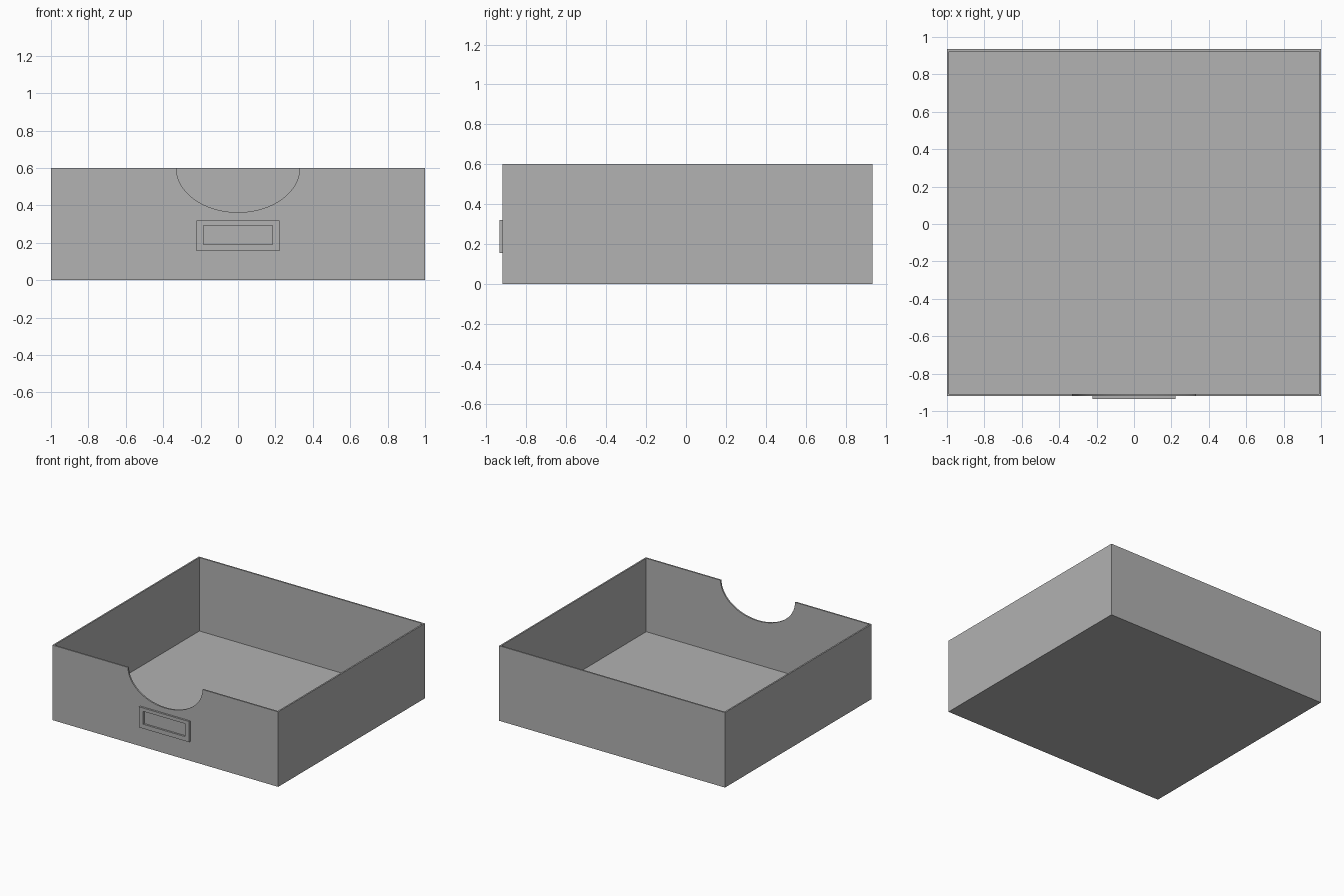
import bpy
import bmesh
import math
from mathutils import Matrix, Vector

default = bpy.data.objects.get("Cube")
if default:
    bpy.data.objects.remove(default)

FRONT, BACK, HEIGHT, WALL = -0.92, 0.935, 0.6, 0.012

grey = bpy.data.materials.new("plain grey")
grey.use_nodes = True
grey.diffuse_color = (0.445, 0.445, 0.445, 1)
grey.node_tree.nodes["Principled BSDF"].inputs["Base Color"].default_value = grey.diffuse_color


def add_object(name, bm):
    mesh = bpy.data.meshes.new(name)
    bm.to_mesh(mesh)
    bm.free()
    mesh.materials.append(grey)
    obj = bpy.data.objects.new(name, mesh)
    bpy.context.collection.objects.link(obj)
    return obj


def block(name, low, high):
    low, high = Vector(low), Vector(high)
    bm = bmesh.new()
    bmesh.ops.create_cube(bm, size=1, matrix=Matrix.Translation((low + high) / 2)
                          @ Matrix.Diagonal((high - low).to_4d()))
    return add_object(name, bm)


def cut(obj, cutter):
    mod = obj.modifiers.new("cut", 'BOOLEAN')
    mod.operation = 'DIFFERENCE'
    mod.solver = 'EXACT'
    mod.object = cutter
    cutter.hide_render = True
    bpy.context.view_layer.objects.active = obj
    bpy.ops.object.modifier_apply(modifier=mod.name)
    bpy.data.objects.remove(cutter)


# Open tray with thin walls and floor
tray = block("tray", (-1, FRONT, 0), (1, BACK, HEIGHT))
cut(tray, block("tray_hollow", (-1 + WALL, FRONT + WALL, WALL),
                (1 - WALL, BACK - WALL, HEIGHT + 0.2)))

# Half-oval hand notch in the front wall
bm = bmesh.new()
bmesh.ops.create_cone(bm, cap_ends=True, segments=64, radius1=1, radius2=1, depth=0.2,
                      matrix=Matrix.Translation((0, FRONT, HEIGHT))
                      @ Matrix.Diagonal((0.33, 1, 0.237, 1))
                      @ Matrix.Rotation(math.pi / 2, 4, 'X'))
cut(tray, add_object("notch_cutter", bm))
bpy.ops.object.select_all(action='DESELECT')
tray.select_set(True)
bpy.context.view_layer.objects.active = tray
bpy.ops.object.shade_smooth_by_angle(angle=math.radians(30))

# Raised label frame below the notch
frame = block("label_frame", (-0.222, -0.935, 0.155), (0.222, FRONT, 0.32))
cut(frame, block("label_window", (-0.185, -1, 0.19), (0.185, FRONT + 0.1, 0.293)))
